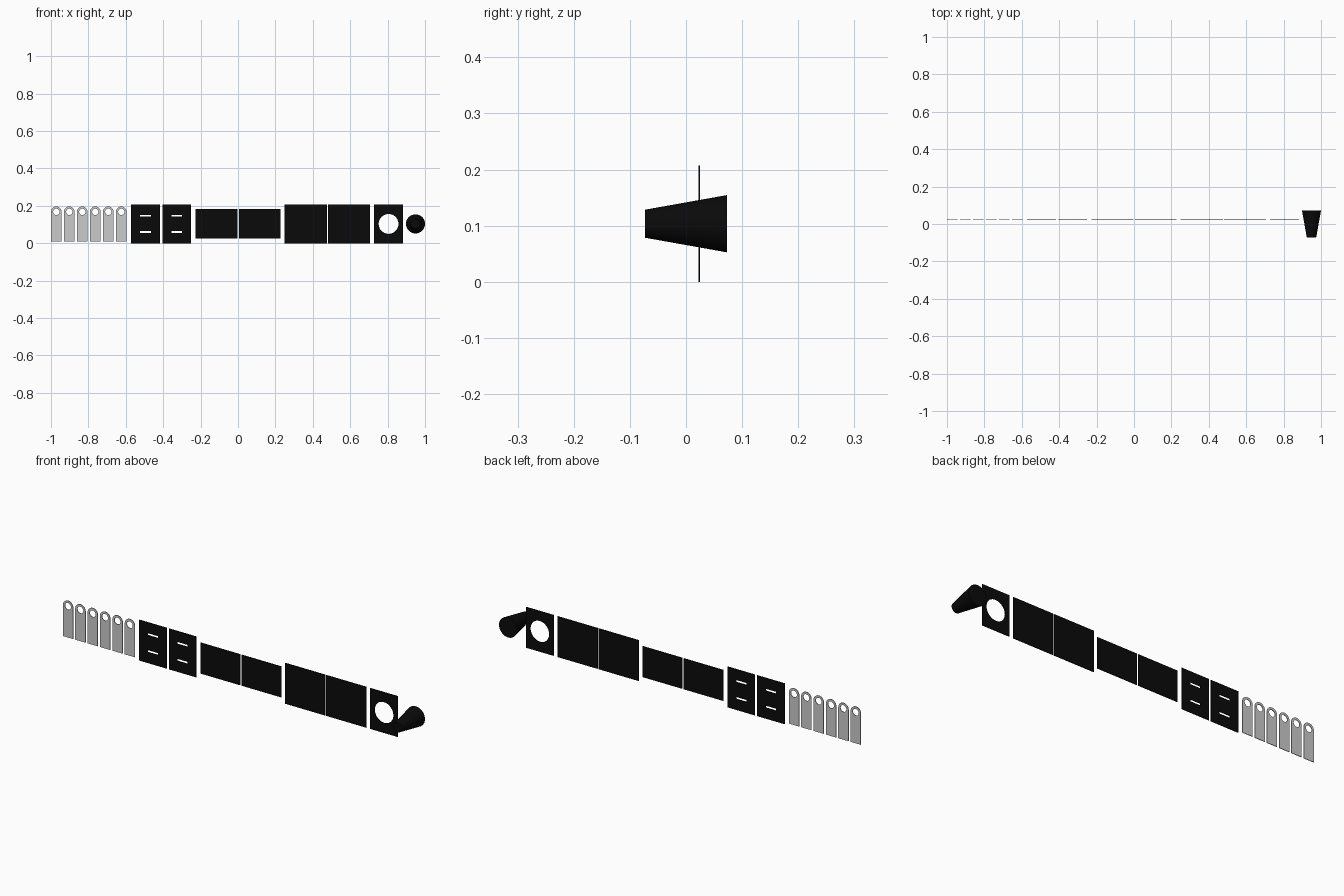
import bpy
from math import sin, cos, pi

if "Cube" in bpy.data.objects:
    bpy.data.objects.remove(bpy.data.objects["Cube"])

Y, THICK = 0.0236, 0.0032   # sheet plane and sheet thickness

black = bpy.data.materials.new("black")
black.diffuse_color = (0.003, 0.003, 0.003, 1)
black.use_nodes = True
black.node_tree.nodes["Principled BSDF"].inputs["Base Color"].default_value = black.diffuse_color


def rect(x0, x1, z0, z1):
    return [(x0, z0), (x1, z0), (x1, z1), (x0, z1)]


def arc(cx, cz, r, a0, a1, n):
    return [(cx + r * cos(a0 + (a1 - a0) * i / n), cz + r * sin(a0 + (a1 - a0) * i / n))
            for i in range(n + 1)]


def circle(cx, cz, r, n=40):
    return arc(cx, cz, r, 0, 2 * pi, n)[:-1]


def sheet(name, outlines, mat=None):
    """Flat upright sheet; the first outline is the edge, the rest are openings."""
    cu = bpy.data.curves.new(name, 'CURVE')
    cu.dimensions, cu.fill_mode, cu.extrude = '2D', 'BOTH', THICK / 2
    for pts in outlines:
        s = cu.splines.new('POLY')
        s.points.add(len(pts) - 1)
        for p, (x, z) in zip(s.points, pts):
            p.co = (x, z, 0, 1)
        s.use_cyclic_u = True
    ob = bpy.data.objects.new(name, cu)
    bpy.context.collection.objects.link(ob)
    ob.location.y, ob.rotation_euler.x = Y, pi / 2
    bpy.ops.object.select_all(action='DESELECT')
    ob.select_set(True)
    bpy.context.view_layer.objects.active = ob
    bpy.ops.object.convert(target='MESH')
    ob = bpy.context.object
    ob.name = name
    if mat:
        ob.data.materials.append(mat)
    return ob


# Six grey round-topped straps with a hole
for i in range(6):
    cx, r, top = -0.9715 + i * 0.0695, 0.0285, 0.168
    outline = [(cx - r, 0.01), (cx + r, 0.01)] + arc(cx, top, r, 0, pi, 20)
    sheet(f"strap_{i + 1}", [outline, circle(cx, top, 0.017, 24)])

# Two slotted plates
for i, cx in enumerate((-0.494, -0.3275)):
    slots = [rect(cx - 0.029, cx + 0.029, z - 0.005, z + 0.005) for z in (0.061, 0.147)]
    sheet(f"slotted_plate_{i + 1}", [rect(cx - 0.077, cx + 0.077, 0, 0.207)] + slots, black)

# Plain plates: short pair and tall pair
for name, x0, x1, z0, z1 in (("short_plate_1", -0.227, -0.004, 0.026, 0.183),
                             ("short_plate_2", 0.005, 0.228, 0.026, 0.183),
                             ("tall_plate_1", 0.249, 0.475, 0, 0.207),
                             ("tall_plate_2", 0.480, 0.706, 0, 0.207)):
    sheet(name, [rect(x0, x1, z0, z1)], black)

# Plate with a large round opening
sheet("ring_plate", [rect(0.728, 0.882, 0, 0.207), circle(0.805, 0.1035, 0.053)], black)

# Tapered cone, wide end at the back
bpy.ops.mesh.primitive_cone_add(vertices=48, radius1=0.025, radius2=0.051, depth=0.146,
                                location=(0.949, 0, 0.1035), rotation=(-pi / 2, 0, 0))
cone = bpy.context.object
cone.name = "tapered_cone"
cone.data.materials.append(black)
bpy.ops.object.shade_smooth_by_angle()
